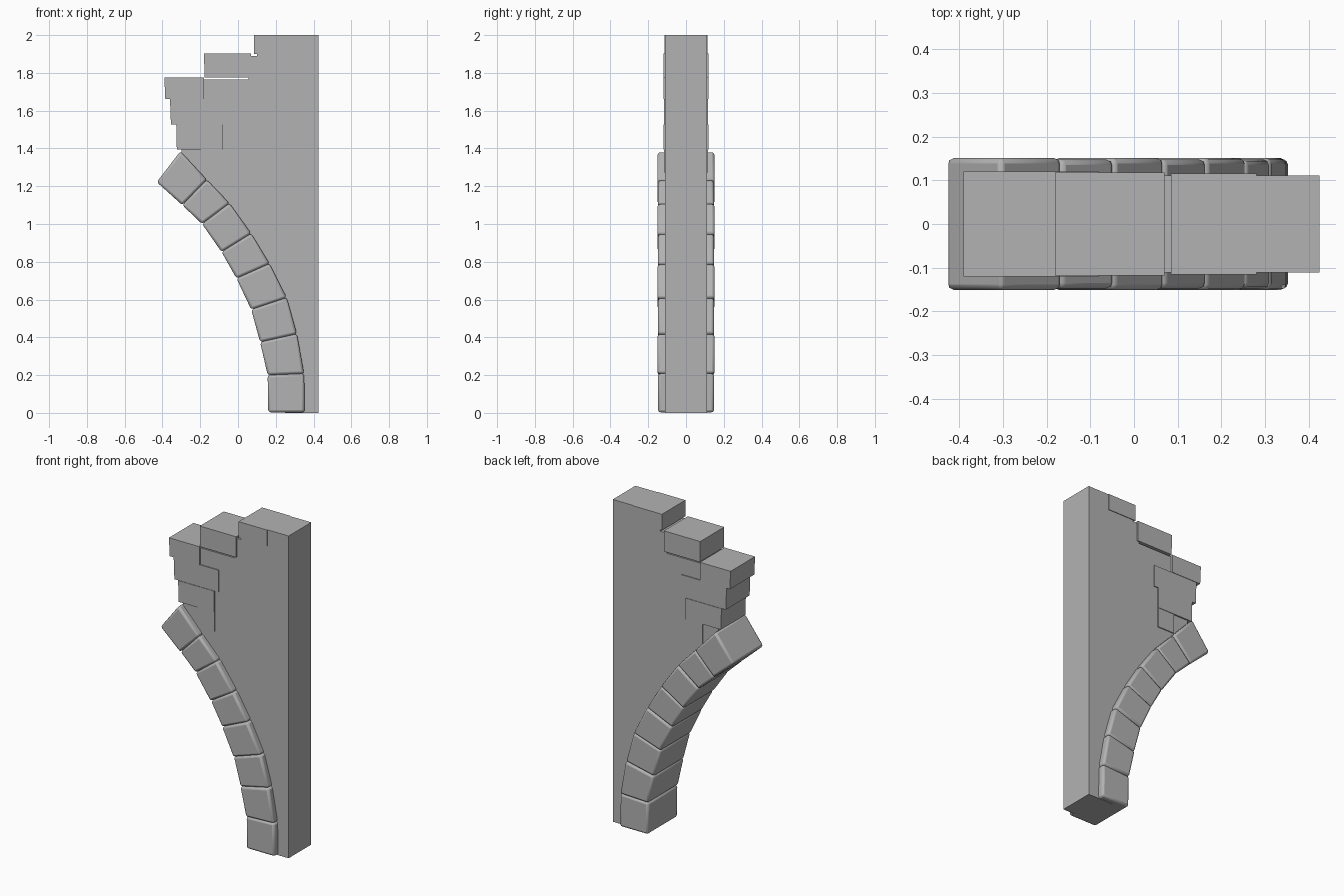
import bpy, bmesh, math

cube = bpy.data.objects.get("Cube")
if cube:
    bpy.data.objects.remove(cube, do_unlink=True)

stone = bpy.data.materials.new("grey stone")
stone.use_nodes = True
stone.diffuse_color = (0.45, 0.45, 0.45, 1)
stone.node_tree.nodes["Principled BSDF"].inputs["Base Color"].default_value = (0.45, 0.45, 0.45, 1)


def prism(name, outline, front, back, bevel=0):
    """Extrude an x-z outline from y=front to y=back."""
    bm = bmesh.new()
    a = [bm.verts.new((x, front, z)) for x, z in outline]
    b = [bm.verts.new((x, back, z)) for x, z in outline]
    bm.faces.new(a)
    bm.faces.new(b[::-1])
    for i in range(len(a)):
        j = (i + 1) % len(a)
        bm.faces.new((a[j], a[i], b[i], b[j]))
    bmesh.ops.recalc_face_normals(bm, faces=bm.faces)
    mesh = bpy.data.meshes.new(name)
    bm.to_mesh(mesh)
    bm.free()
    mesh.materials.append(stone)
    obj = bpy.data.objects.new(name, mesh)
    bpy.context.collection.objects.link(obj)
    if bevel:
        mod = obj.modifiers.new("worn edges", "BEVEL")
        mod.width = bevel
        mod.segments = 2
        bpy.ops.object.select_all(action="DESELECT")
        obj.select_set(True)
        bpy.context.view_layer.objects.active = obj
        bpy.ops.object.shade_smooth_by_angle(angle=math.radians(40))
    return obj


# Joint lines of the arch, bottom to top: inner end, outer end
joints = [((0.16, 0.003), (0.353, 0.003)), ((0.157, 0.2), (0.35, 0.208)),
          ((0.117, 0.375), (0.312, 0.418)), ((0.07, 0.547), (0.258, 0.61)),
          ((-0.008, 0.712), (0.167, 0.79)), ((-0.087, 0.852), (0.07, 0.95)),
          ((-0.19, 1.0), (-0.045, 1.11)), ((-0.295, 1.1), (-0.165, 1.235)),
          ((-0.43, 1.222), (-0.305, 1.385))]

# Wall core, stepped at the top and following the middle of the arch
middle = [((p[0] + q[0]) / 2, (p[1] + q[1]) / 2) for p, q in joints[1:-1]]
core = [(0.425, 0), (0.425, 2), (0.1, 2), (0.1, 1.89), (0.055, 1.89), (0.055, 1.765),
        (-0.17, 1.765), (-0.3, 1.765), (-0.3, 1.375)]
prism("wall_core", core + middle[::-1] + [(0.25, 0)], -0.111, 0.111)

# Wedge stones of the arch
for i, ((a, b), (c, d)) in enumerate(zip(joints, joints[1:])):
    depth = 0.148 + 0.003 * (i % 2)
    prism(f"arch_stone_{i + 1}", [a, b, d, c], -depth, depth, 0.013)

# Projecting bricks: name, left, right, bottom, top, lean of the outer end, half depth
bricks = [("top_brick", 0.085, 0.28, 1.9, 2.0, 0, 0.115),
          ("step_brick", -0.18, 0.07, 1.775, 1.903, 0.003, 0.118),
          ("corner_brick", -0.39, -0.18, 1.662, 1.775, 0.005, 0.12),
          ("corbel_brick_upper", -0.36, -0.052, 1.526, 1.662, 0.005, 0.117),
          ("corbel_brick_middle", -0.327, -0.08, 1.395, 1.526, 0.003, 0.12),
          ("corbel_brick_lower", -0.195, -0.08, 1.273, 1.395, 0, 0.117)]
for name, x0, x1, z0, z1, lean, depth in bricks:
    prism(name, [(x0 + lean, z0), (x1, z0), (x1, z1), (x0, z1)], -depth, depth)
